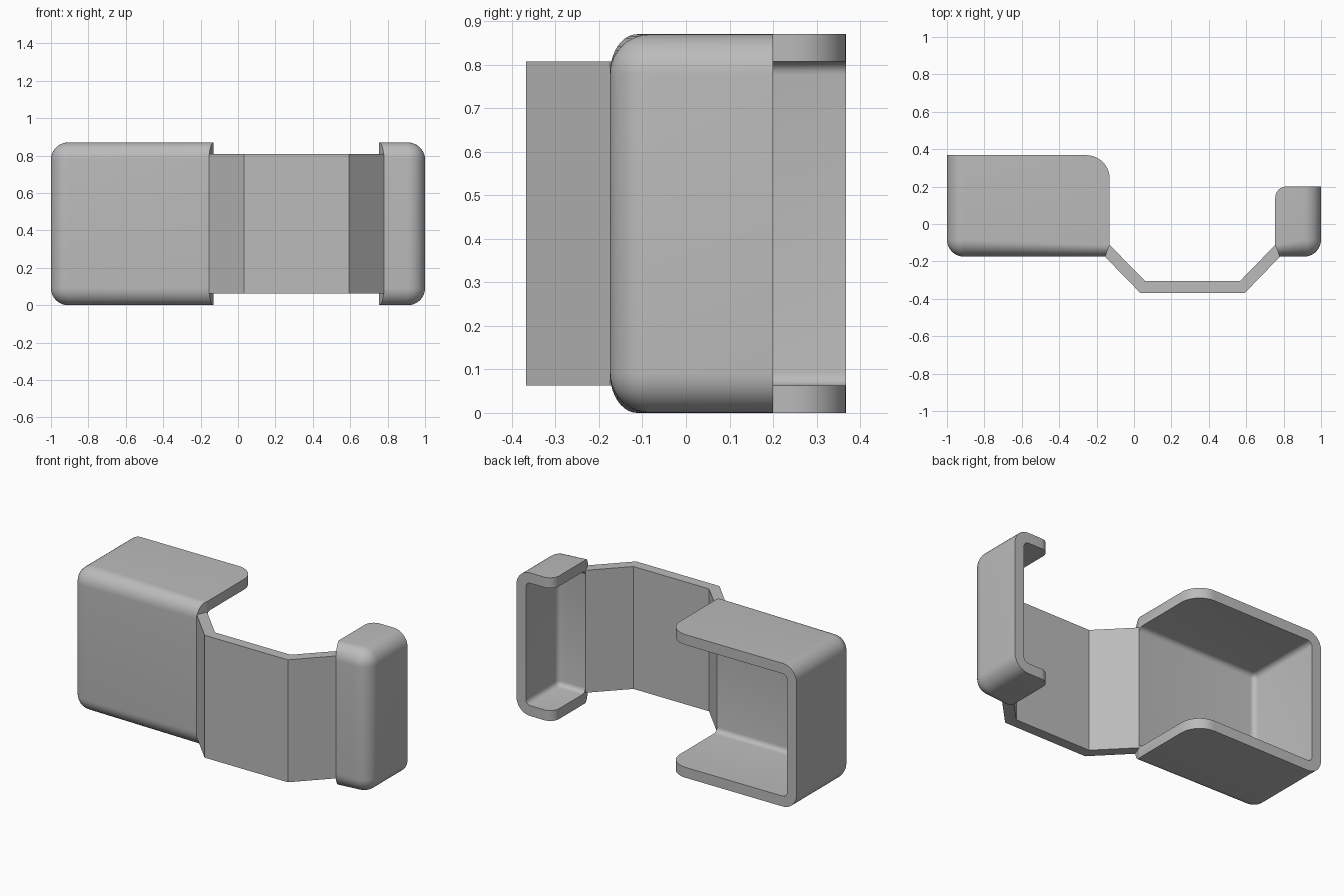
import bpy, bmesh, math

if "Cube" in bpy.data.objects:
    bpy.data.objects.remove(bpy.data.objects["Cube"], do_unlink=True)

WALL = 0.063
HEIGHT = 0.87
FRONT = -0.175
INNER = FRONT + WALL

metal = bpy.data.materials.new("Light grey")
metal.use_nodes = True
GREY = (0.5, 0.5, 0.5, 1)
metal.diffuse_color = GREY
metal.node_tree.nodes["Principled BSDF"].inputs["Base Color"].default_value = GREY


def prism(plan, z0, z1):
    """Upright solid from a plan outline."""
    bm = bmesh.new()
    base = bm.faces.new([bm.verts.new((x, y, z0)) for x, y in plan])
    top = bmesh.ops.extrude_face_region(bm, geom=[base])["geom"]
    for v in top:
        if isinstance(v, bmesh.types.BMVert):
            v.co.z = z1
    bmesh.ops.recalc_face_normals(bm, faces=bm.faces)
    return bm


def round_edges(bm, edges, radius, segments):
    bmesh.ops.bevel(bm, geom=edges, offset=radius, segments=segments,
                    profile=0.5, affect="EDGES", clamp_overlap=False)


def round_shell(bm, outer, front, z0, z1, radius, segments):
    """Round every edge where the front, outer end, top and bottom meet."""
    def on(edge, axis, value):
        return all(abs(v.co[axis] - value) < 1e-4 for v in edge.verts)
    edges = [e for e in bm.edges
             if on(e, 0, outer) + on(e, 1, front) + on(e, 2, z0) + on(e, 2, z1) >= 2]
    round_edges(bm, edges, radius, segments)


def add_object(name, bm):
    bmesh.ops.recalc_face_normals(bm, faces=bm.faces)
    mesh = bpy.data.meshes.new(name)
    bm.to_mesh(mesh)
    bm.free()
    mesh.materials.append(metal)
    obj = bpy.data.objects.new(name, mesh)
    bpy.context.collection.objects.link(obj)
    return obj


def cut(obj, cutter):
    """Subtract the cutter, remove it and smooth the rounded edges."""
    mod = obj.modifiers.new("cut", "BOOLEAN")
    mod.operation = "DIFFERENCE"
    mod.solver = "EXACT"
    mod.object = cutter
    bpy.ops.object.select_all(action="DESELECT")
    bpy.context.view_layer.objects.active = obj
    obj.select_set(True)
    bpy.ops.object.modifier_apply(modifier=mod.name)
    bpy.data.objects.remove(cutter, do_unlink=True)
    bpy.ops.object.shade_smooth_by_angle(angle=math.radians(30))


def tray(name, outer, bend, end, back, corner):
    """Rounded holder, open at the back and towards the strap."""
    side = 1 if end > outer else -1
    bm = prism([(outer, FRONT), (bend, FRONT), (end, INNER), (end, back), (outer, back)],
               0, HEIGHT)
    flange = [e for e in bm.edges
              if all(abs(v.co.x - end) < 1e-4 and abs(v.co.y - back) < 1e-4 for v in e.verts)]
    round_edges(bm, flange, corner, 10)
    round_shell(bm, outer, FRONT, 0, HEIGHT, 0.092, 10)
    shell = add_object(name, bm)
    # Cavity
    wall_x, far_x, far_y = outer + side * WALL, end + side * 0.2, back + 0.2
    bm = prism([(wall_x, INNER), (far_x, INNER), (far_x, far_y), (wall_x, far_y)],
               WALL, HEIGHT - WALL)
    round_shell(bm, wall_x, INNER, WALL, HEIGHT - WALL, 0.03, 5)
    cut(shell, add_object(name + "_cavity", bm))


tray("right_tray", -1, -0.155, -0.13, 0.368, 0.125)
tray("left_tray", 1, 0.78, 0.755, 0.2, 0.06)

# Bent strap joining the trays
OUT = -0.368
strap = add_object("strap", prism(
    [(-0.155, FRONT), (0.033, OUT), (0.593, OUT), (0.78, FRONT),
     (0.755, INNER), (0.567, OUT + WALL), (0.059, OUT + WALL), (-0.13, INNER)],
    WALL, HEIGHT - WALL))

# Screw hole
hole = [(0.312 + 0.096 * math.cos(a), 0.435 + 0.096 * math.sin(a))
        for a in (math.tau * i / 48 for i in range(48))]
drill = prism(hole, -0.1, 0.1)
for v in drill.verts:
    x, y, z = v.co
    v.co = (x, OUT + WALL / 2 + z, y)
cut(strap, add_object("screw_hole", drill))
